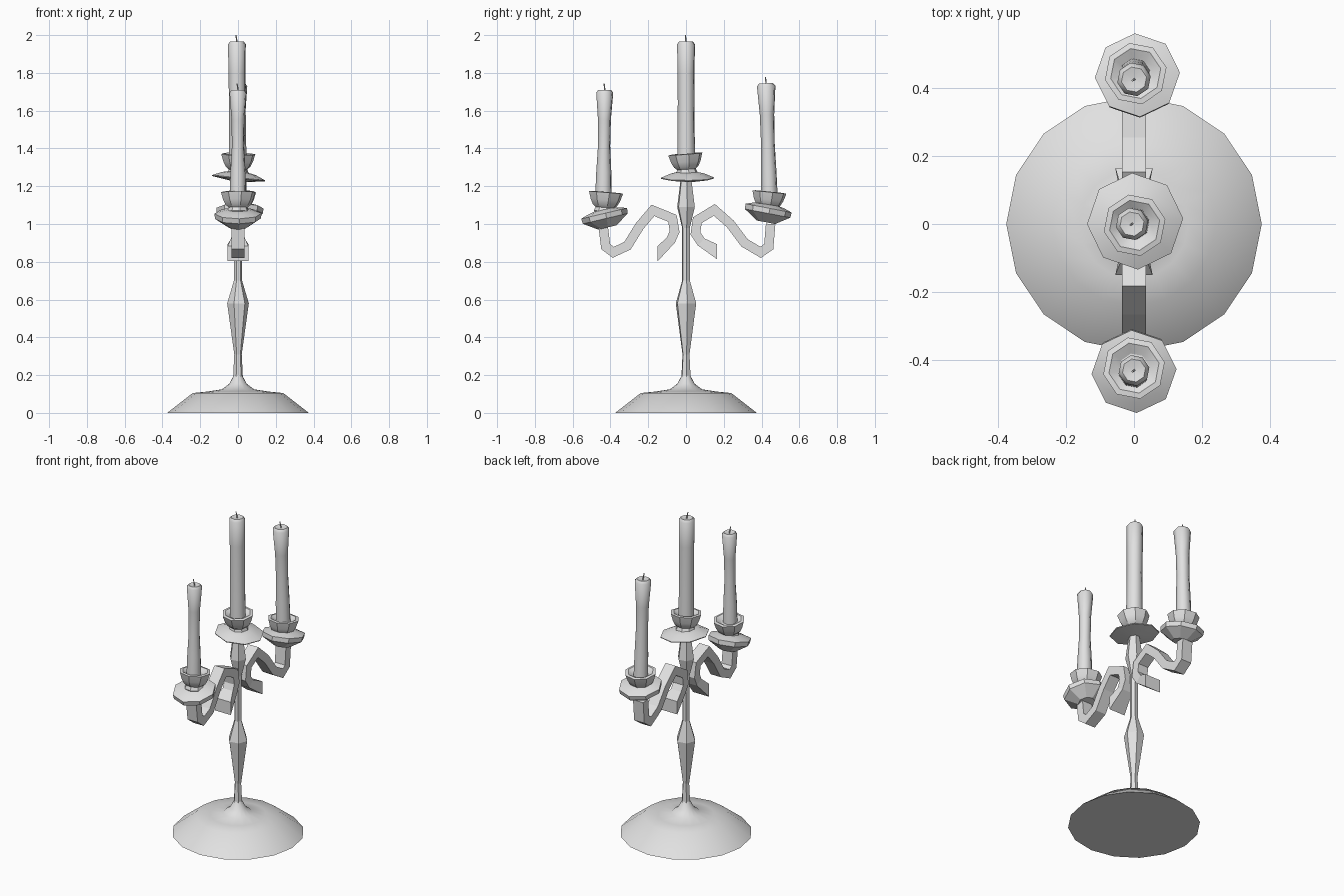
import bpy, bmesh, math
from mathutils import Vector

cube = bpy.data.objects.get("Cube")
if cube:
    bpy.data.objects.remove(cube, do_unlink=True)

grey = bpy.data.materials.new("plain grey")
grey.use_nodes = True
grey.diffuse_color = (0.75, 0.75, 0.75, 1)
grey.node_tree.nodes["Principled BSDF"].inputs["Base Color"].default_value = grey.diffuse_color


def finish(name, bm, smooth_angle, loc=(0, 0, 0), rot=(0, 0, 0)):
    bmesh.ops.recalc_face_normals(bm, faces=bm.faces)
    mesh = bpy.data.meshes.new(name)
    bm.to_mesh(mesh)
    bm.free()
    mesh.materials.append(grey)
    ob = bpy.data.objects.new(name, mesh)
    bpy.context.collection.objects.link(ob)
    ob.location, ob.rotation_euler = loc, rot
    bpy.ops.object.select_all(action="DESELECT")
    bpy.context.view_layer.objects.active = ob
    ob.select_set(True)
    if smooth_angle:
        bpy.ops.object.shade_smooth_by_angle(angle=math.radians(smooth_angle))
    return ob


def skin(bm, rings):
    """Bridge successive vertex rings and cap both ends."""
    for a, b in zip(rings, rings[1:]):
        n = len(a)
        for i in range(n):
            j = (i + 1) % n
            bm.faces.new((a[i], a[j], b[j], b[i]))
    bm.faces.new(rings[0])
    bm.faces.new(rings[-1])


def lathe(name, profile, sides, smooth_angle=0, loc=(0, 0, 0), rot=(0, 0, 0), turn=0.0):
    bm = bmesh.new()
    rings = []
    for r, z in profile:
        angles = [turn + math.tau * i / sides for i in range(sides)]
        rings.append([bm.verts.new((r * math.cos(a), r * math.sin(a), z)) for a in angles])
    skin(bm, rings)
    return finish(name, bm, smooth_angle, loc, rot)


def band(name, path):
    """Rectangular bar along a (y, z, thickness, half width) path."""
    bm = bmesh.new()
    pts = [Vector((0, p[0], p[1])) for p in path]
    rings = []
    for i, (p, row) in enumerate(zip(pts, path)):
        before = (p - pts[i - 1]).normalized() if i else None
        after = (pts[i + 1] - p).normalized() if i < len(pts) - 1 else None
        if before and after:
            t = (before + after).normalized()
            stretch = 1 / max(t.dot(before), 0.7)
        else:
            t, stretch = before or after, 1
        side = Vector((0, -t.z, t.y)) * row[2] / 2 * stretch
        if i == 0:
            side = Vector((0, 0, row[2] / 2))  # upright cut on the scroll tip
            if side.dot(Vector((0, -t.z, t.y))) < 0:
                side = -side
        x = Vector((row[3], 0, 0))
        rings.append([bm.verts.new(v) for v in (p + side + x, p + side - x, p - side - x, p - side + x)])
    skin(bm, rings)
    return finish(name, bm, 0)


def candle(name, base, top, widths):
    """Leaning wax candle with a shallow domed tip and a thin wick."""
    base, top = Vector(base), Vector(top)
    axis = top - base
    rot = Vector((0, 0, 1)).rotation_difference(axis).to_euler()
    h = axis.length
    n = len(widths) - 1
    profile = [(r, (h - 0.015) * i / n) for i, r in enumerate(widths)]
    profile += [(widths[-1] * 0.75, h), (0.008, h - 0.006)]
    lathe(name, profile, 8, 50, base, rot, turn=0.2)
    lathe(name + "_wick", [(0.004, -0.01), (0.003, 0.034)], 4, 0, top, (0.1, -0.15, 0))


# Foot and stem
lathe("foot", [(0.375, 0), (0.24, 0.105), (0.16, 0.113), (0.085, 0.125), (0.045, 0.155), (0.022, 0.2)],
      16, 50)
lathe("stem", [(0.04, 0.13), (0.027, 0.17), (0.02, 0.31), (0.058, 0.58), (0.022, 0.7),
               (0.022, 0.98), (0.05, 1.09), (0.03, 1.24)], 6, 0, turn=0.15)

# Curled arms, from scroll tip to dish
for name, s, path in (
    ("front_arm", -1, [(0.15, 0.843), (0.08, 0.915), (0.06, 0.96), (0.072, 1.03), (0.175, 1.072),
                       (0.245, 0.99), (0.31, 0.885), (0.385, 0.85), (0.425, 0.88), (0.44, 1.0)]),
    ("back_arm", 1, [(0.165, 0.853), (0.08, 0.905), (0.05, 0.95), (0.06, 1.02), (0.15, 1.075),
                     (0.235, 1.0), (0.31, 0.9), (0.395, 0.85), (0.438, 0.88), (0.448, 1.0)]),
):
    rows = []
    for i, (y, z) in enumerate(path):
        rows.append((s * y, z, 0.08 if i == 0 else 0.05, 0.055 if i == 0 else 0.035))
    band(name, rows)

# Drip dishes and cups
side_dish = [(0.05, -0.07), (0.122, -0.022), (0.125, 0.006), (0.09, 0.018), (0.045, 0.028)]
top_dish = [(0.04, -0.018), (0.14, -0.003), (0.142, 0.002), (0.09, 0.024), (0.045, 0.034)]
cup = [(0.045, -0.035), (0.058, -0.015), (0.05, 0.005), (0.066, 0.018), (0.08, 0.045),
       (0.092, 0.085), (0.075, 0.088), (0.045, 0.07)]
for name, dish, dish_loc, dish_rot, cup_loc, cup_rot in (
    ("front", side_dish, (0, -0.432, 1.05), (0.23, 0, 0), (0, -0.43, 1.082), (-0.08, 0, 0)),
    ("back", side_dish, (0.01, 0.436, 1.078), (-0.19, 0, 0), (0.005, 0.433, 1.084), (-0.1, 0, 0)),
    ("centre", top_dish, (0.003, 0.008, 1.243), (0, 0.1, 0), (0, 0.003, 1.285), (0.08, 0.02, 0)),
):
    lathe(name + "_dish", dish, 8, 25, dish_loc, dish_rot, turn=0.06)
    lathe(name + "_cup", cup, 8, 25, cup_loc, cup_rot, turn=0.2)

# Candles
candle("front_candle", (0, -0.437, 1.13), (0, -0.43, 1.71), (0.045, 0.041, 0.033, 0.035, 0.046))
candle("back_candle", (0.003, 0.442, 1.13), (0, 0.424, 1.745), (0.045, 0.042, 0.037, 0.039, 0.05))
candle("centre_candle", (-0.002, 0.001, 1.34), (-0.006, 0, 1.967), (0.048, 0.046, 0.045, 0.046, 0.048))
